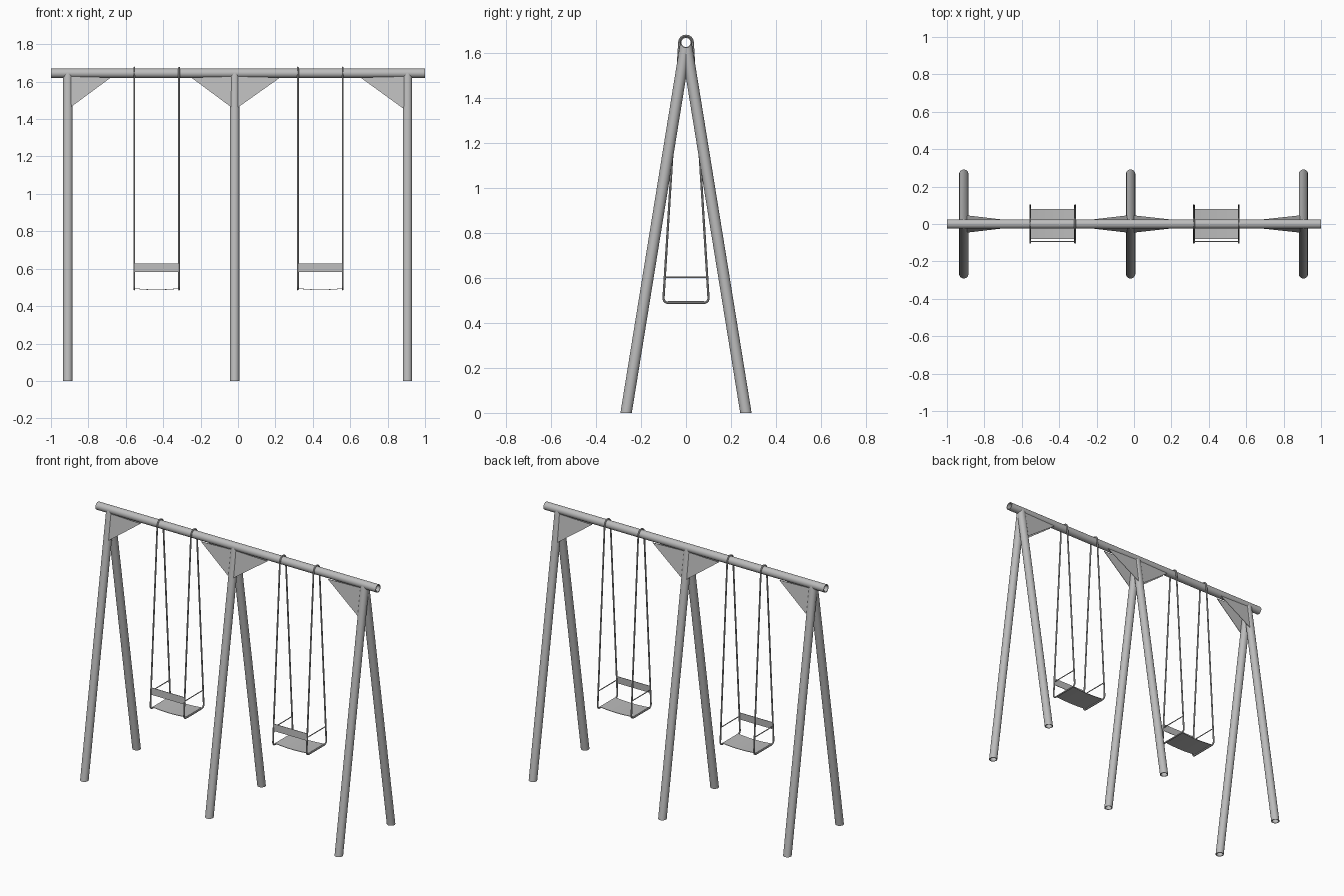
import bpy, bmesh
from math import sin, cos, pi, sqrt
from mathutils import Vector

cube = bpy.data.objects.get("Cube")
if cube:
    bpy.data.objects.remove(cube)

steel = bpy.data.materials.new("grey steel")
steel.use_nodes = True
GREY = (0.5, 0.5, 0.5, 1)
steel.diffuse_color = GREY
steel.node_tree.nodes["Principled BSDF"].inputs["Base Color"].default_value = GREY

R, WALL, BAR_Z, SEG = 0.025, 0.005, 1.645, 32
FOOT_Y = 0.266
LEG_X = (-0.91, -0.018, 0.906)


def select(obj):
    bpy.ops.object.select_all(action='DESELECT')
    obj.select_set(True)
    bpy.context.view_layer.objects.active = obj


def finish(bm, name, smooth=True):
    bmesh.ops.recalc_face_normals(bm, faces=bm.faces)
    mesh = bpy.data.meshes.new(name)
    bm.to_mesh(mesh)
    bm.free()
    obj = bpy.data.objects.new(name, mesh)
    bpy.context.collection.objects.link(obj)
    mesh.materials.append(steel)
    if smooth:
        select(obj)
        bpy.ops.object.shade_smooth_by_angle()
    return obj


def pipe(name, start, end):
    """Hollow pipe; start and end map (radius, angle) to a point."""
    bm = bmesh.new()
    angles = [2 * pi * i / SEG for i in range(SEG)]
    loops = [[bm.verts.new(f(r, a)) for a in angles]
             for f, r in ((start, R), (end, R), (end, R - WALL), (start, R - WALL))]
    for k in range(4):
        a, b = loops[k], loops[(k + 1) % 4]
        for i in range(SEG):
            j = (i + 1) % SEG
            bm.faces.new((a[i], a[j], b[j], b[i]))
    return finish(bm, name)


def rod(name, points, radius, closed=False):
    curve = bpy.data.curves.new(name, 'CURVE')
    curve.dimensions = '3D'
    curve.bevel_depth = radius
    curve.bevel_resolution = 2
    curve.use_fill_caps = True
    spline = curve.splines.new('POLY')
    spline.points.add(len(points) - 1)
    for p, co in zip(spline.points, points):
        p.co = (*co, 1)
    spline.use_cyclic_u = closed
    obj = bpy.data.objects.new(name, curve)
    bpy.context.collection.objects.link(obj)
    curve.materials.append(steel)
    select(obj)
    bpy.ops.object.convert(target='MESH')
    bpy.ops.object.shade_smooth_by_angle()


def plate(name, outline, thickness):
    """Flat or bent strip extruded from quads or a triangle by a vector."""
    bm = bmesh.new()
    for quad in outline:
        bm.faces.new([bm.verts.new(p) for p in quad])
    bmesh.ops.remove_doubles(bm, verts=bm.verts, dist=1e-5)
    ext = bmesh.ops.extrude_face_region(bm, geom=bm.faces[:], use_keep_orig=True)
    moved = [v for v in ext["geom"] if isinstance(v, bmesh.types.BMVert)]
    bmesh.ops.translate(bm, verts=moved, vec=thickness)
    return finish(bm, name)


# Top bar
def bar_end(x):
    return lambda r, a: (x, r * cos(a), BAR_Z + r * sin(a))


pipe("top_bar", bar_end(-1), bar_end(1))

# Splayed legs, saddle cut under the bar and cut flat at the ground
for x, where in zip(LEG_X, ("right", "middle", "left")):
    for side, face in ((-1, "front"), (1, "back")):
        axis = Vector((0, side * FOOT_Y, -BAR_Z)).normalized()
        across = Vector((0, -axis.z, axis.y))
        apex = Vector((x, 0, BAR_Z))

        def offset(r, a):
            return apex + Vector((r * cos(a), 0, 0)) + across * r * sin(a)

        def top(r, a):
            return offset(r, a) + axis * sqrt(max(0, R * R - (r * sin(a)) ** 2))

        def foot(r, a):
            p = offset(r, a)
            return p - axis * (p.z / axis.z)

        pipe(f"{where}_{face}_leg", top, foot)

# Triangular gusset plates, a front and a back one at each corner
for x, tip, low, where in ((LEG_X[0], -0.68, 1.452, "right"), (LEG_X[1], -0.25, 1.45, "middle_right"),
                           (LEG_X[1], 0.225, 1.45, "middle_left"), (LEG_X[2], 0.655, 1.44, "left")):
    for side, face in ((-1, "front"), (1, "back")):
        tri = [(x, side * 0.021, 1.628), (tip, side * 0.021, 1.622), (x, side * 0.048, low)]
        plate(f"{where}_{face}_gusset", [tri], (0, -side * 0.003, 0))


# Swings
def hanger_path(x):
    """Loop over the bar, down both sides and under the seat."""
    path = [(x, 0.03 * cos(a), BAR_Z + 0.03 * sin(a))
            for a in (pi * i / 12 for i in range(13))]
    for s, arc in ((-1, range(7)), (1, range(6, -1, -1))):
        for i in arc:
            a = pi / 2 * i / 6
            path.append((x, s * (0.08 + 0.02 * cos(a)), 0.509 - 0.02 * sin(a)))
    return path


for centre, where in ((-0.435, "right"), (0.44, "left")):
    xs = (centre - 0.12, centre + 0.12)
    for x, end in zip(xs, ("right", "left")):
        rod(f"{where}_swing_{end}_hanger", hanger_path(x), 0.005, True)
        rod(f"{where}_swing_{end}_side_rod", [(x, -0.095, 0.602), (x, 0.095, 0.602)], 0.003)

    # Sagging seat
    sag = []
    for i in range(9):
        t = i / 4 - 1
        sag.append((centre + 0.12 * t, 0.486 + 0.007 * t * t))
    strips = [[(a[0], -0.08, a[1]), (b[0], -0.08, b[1]), (b[0], 0.08, b[1]), (a[0], 0.08, a[1])]
              for a, b in zip(sag, sag[1:])]
    plate(f"{where}_swing_seat", strips, (0, 0, 0.003))

    # Back strip
    back = [(xs[0], -0.097, 0.582), (xs[1], -0.097, 0.582), (xs[1], -0.095, 0.627), (xs[0], -0.095, 0.627)]
    plate(f"{where}_swing_back_strip", [back], (0, 0.003, 0))
